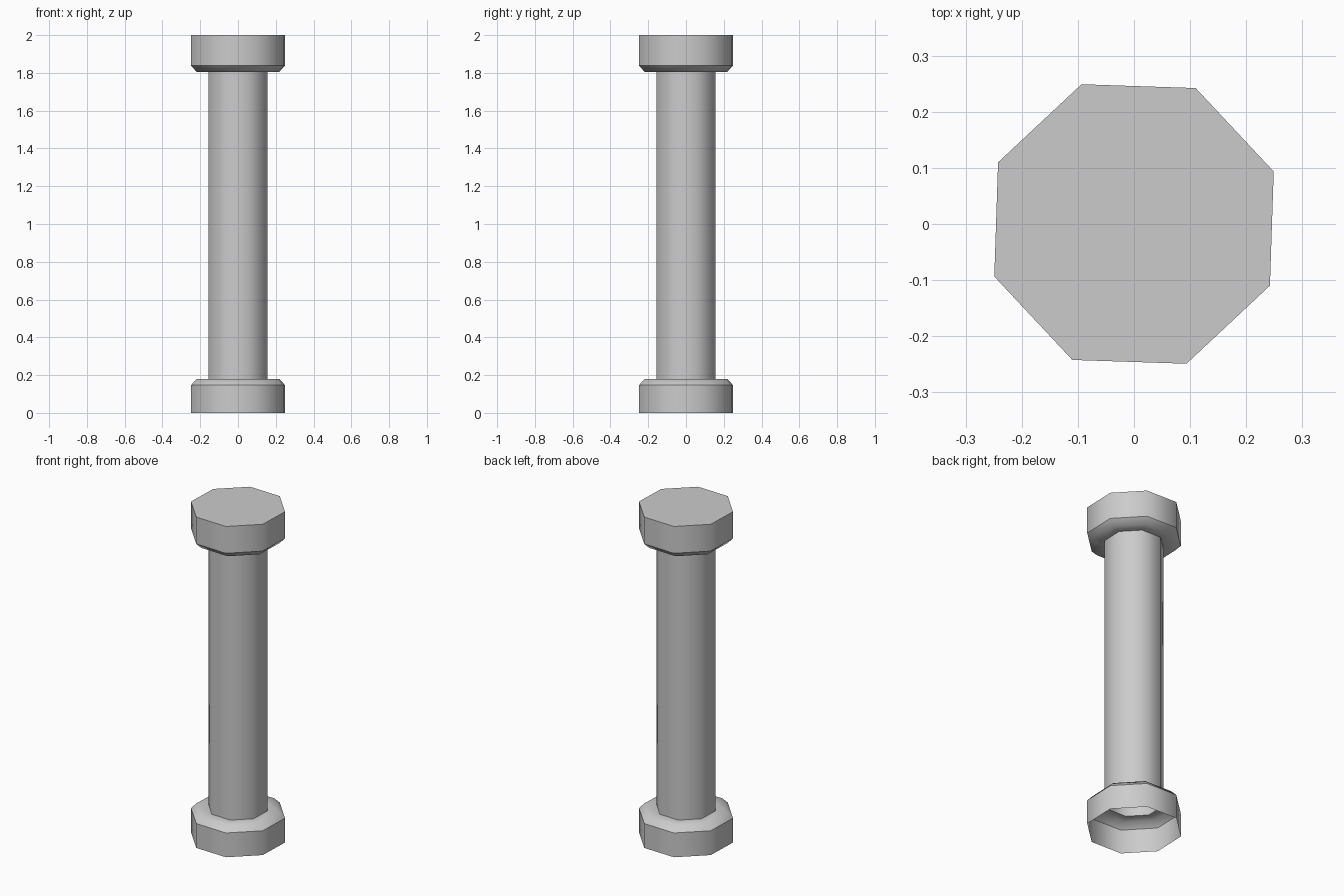
import bpy, bmesh, math

if "Cube" in bpy.data.objects:
    bpy.data.objects.remove(bpy.data.objects["Cube"])

SIDES = 8
TURN = math.radians(20.6)   # slight twist of the octagon


def octagon_part(name, profile, cap_top=False):
    """Sweep a bottom-to-top (radius, z) profile around an octagon."""
    bm = bmesh.new()
    rings = []
    for r, z in profile:
        angles = [TURN + i * math.tau / SIDES for i in range(SIDES)]
        rings.append([bm.verts.new((r * math.cos(a), r * math.sin(a), z)) for a in angles])
    for low, high in zip(rings, rings[1:]):
        for i in range(SIDES):
            j = (i + 1) % SIDES
            bm.faces.new((low[i], low[j], high[j], high[i])).smooth = True
    if cap_top:
        bm.faces.new(rings[-1])
    # crisp creases where the vertical wall meets a chamfer or the cap
    for e in bm.edges:
        a, b = e.verts
        level = abs(a.co.z - b.co.z) < 1e-5
        if level and a.co.xy.length > 0.25:
            e.smooth = False
    mesh = bpy.data.meshes.new(name)
    bm.to_mesh(mesh)
    bm.free()
    obj = bpy.data.objects.new(name, mesh)
    bpy.context.collection.objects.link(obj)
    return obj


R_WALL, R_LIP, R_SHAFT = 0.266, 0.233, 0.167

# hollow foot, open underneath, with a chamfered shoulder
octagon_part("base", [(R_WALL, 0), (R_WALL, 0.147), (R_LIP, 0.18), (R_SHAFT, 0.18)])
# plain octagonal shaft
octagon_part("shaft", [(R_SHAFT, 0.18), (R_SHAFT, 1.805)])
# closed head, chamfered on its underside
octagon_part("capital", [(R_SHAFT, 1.805), (R_LIP, 1.805), (R_WALL, 1.838), (R_WALL, 2)], cap_top=True)
